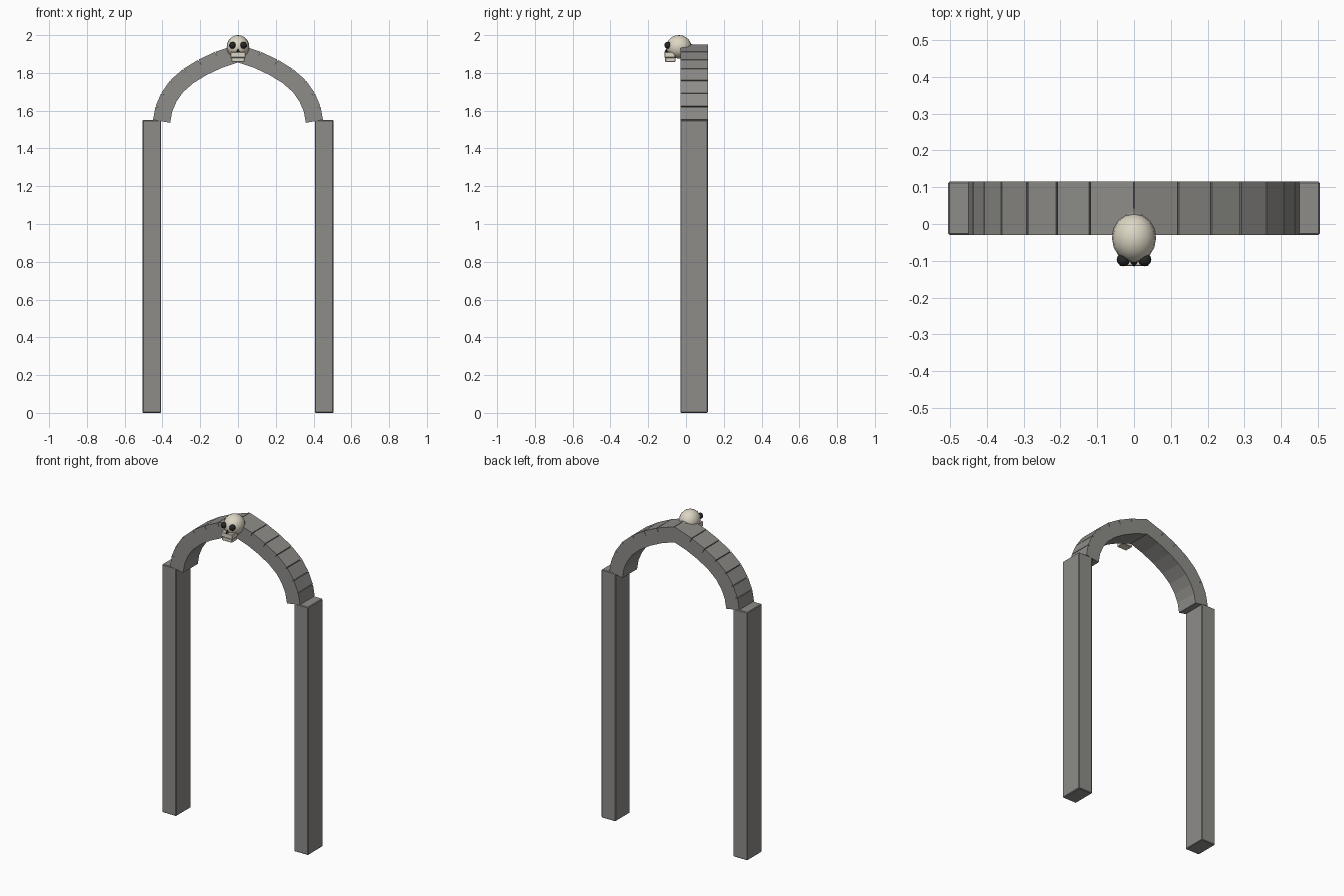
import bpy
from math import pi, atan2
from mathutils import Vector

if "Cube" in bpy.data.objects:
    bpy.data.objects.remove(bpy.data.objects["Cube"])


def material(name, color):
    m = bpy.data.materials.new(name)
    m.diffuse_color = (*color, 1)
    m.use_nodes = True
    m.node_tree.nodes["Principled BSDF"].inputs["Base Color"].default_value = m.diffuse_color
    return m


stone = material("stone", (0.27, 0.265, 0.25))
bone = material("bone", (0.72, 0.67, 0.55))
dark = material("dark", (0.02, 0.02, 0.02))


def finish(name, mat, bevel=0):
    o = bpy.context.object
    o.name = name
    o.data.materials.append(mat)
    if bevel:
        b = o.modifiers.new("bevel", 'BEVEL')
        b.width, b.segments = bevel, 1
    return o


def box(name, loc, size, mat, tilt=0, bevel=0):
    bpy.ops.mesh.primitive_cube_add(size=1, location=loc, rotation=(0, tilt, 0))
    o = bpy.context.object
    o.scale = size
    bpy.ops.object.transform_apply(location=False, rotation=False, scale=True)
    return finish(name, mat, bevel)


def ball(name, loc, radii, mat, seg=16, rings=10):
    bpy.ops.mesh.primitive_uv_sphere_add(segments=seg, ring_count=rings, radius=1, location=loc)
    bpy.context.object.scale = radii
    bpy.ops.object.transform_apply(location=False, rotation=False, scale=True)
    bpy.ops.object.shade_smooth_by_angle(angle=0.7)
    return finish(name, mat)


YC, DEPTH, THICK = 0.043, 0.145, 0.092

# Outer line of the right half of the pointed arch (x, z)
outer = [Vector(p) for p in [(0.45, 1.55), (0.437, 1.622), (0.407, 1.692), (0.36, 1.76),
                             (0.29, 1.821), (0.21, 1.87), (0.12, 1.912), (0, 1.952)]]

for s, side in ((-1, "left"), (1, "right")):
    # Pillars
    box(f"{side}_pillar", (s * 0.456, YC, 0.775), (0.098, DEPTH, 1.55), stone, bevel=0.004)
    # Arch blocks, laid along the outer line and overlapping on the inside
    for i, (a, b) in enumerate(zip(outer, outer[1:])):
        d = b - a
        n = Vector((-d.y, d.x)).normalized()
        c = (a + b) / 2 + n * THICK / 2
        box(f"{side}_arch_block_{i}", (s * c.x, YC, c.y),
            (d.length - 0.004, DEPTH, THICK), stone, tilt=-s * atan2(d.y, d.x))
    # Eye sockets
    ball(f"{side}_eye_socket", (s * 0.029, -0.097, 1.947), (0.018, 0.018, 0.018), dark, 12, 8)

# Skull
ball("cranium", (0, -0.038, 1.938), (0.06, 0.067, 0.062), bone)
box("upper_jaw", (0, -0.086, 1.895), (0.08, 0.056, 0.03), bone, bevel=0.003)
box("lower_jaw", (0, -0.083, 1.869), (0.068, 0.054, 0.024), bone, bevel=0.003)
bpy.ops.mesh.primitive_cone_add(vertices=4, radius1=0.011, radius2=0, depth=0.022,
                                location=(0, -0.105, 1.918))
finish("nose_hole", dark)

# Stone spike fixing the skull to the arch
bpy.ops.mesh.primitive_cone_add(vertices=8, radius1=0.032, radius2=0, depth=0.08,
                                location=(0, 0.06, 1.925), rotation=(-pi / 2, 0, 0))
finish("mounting_spike", stone)
